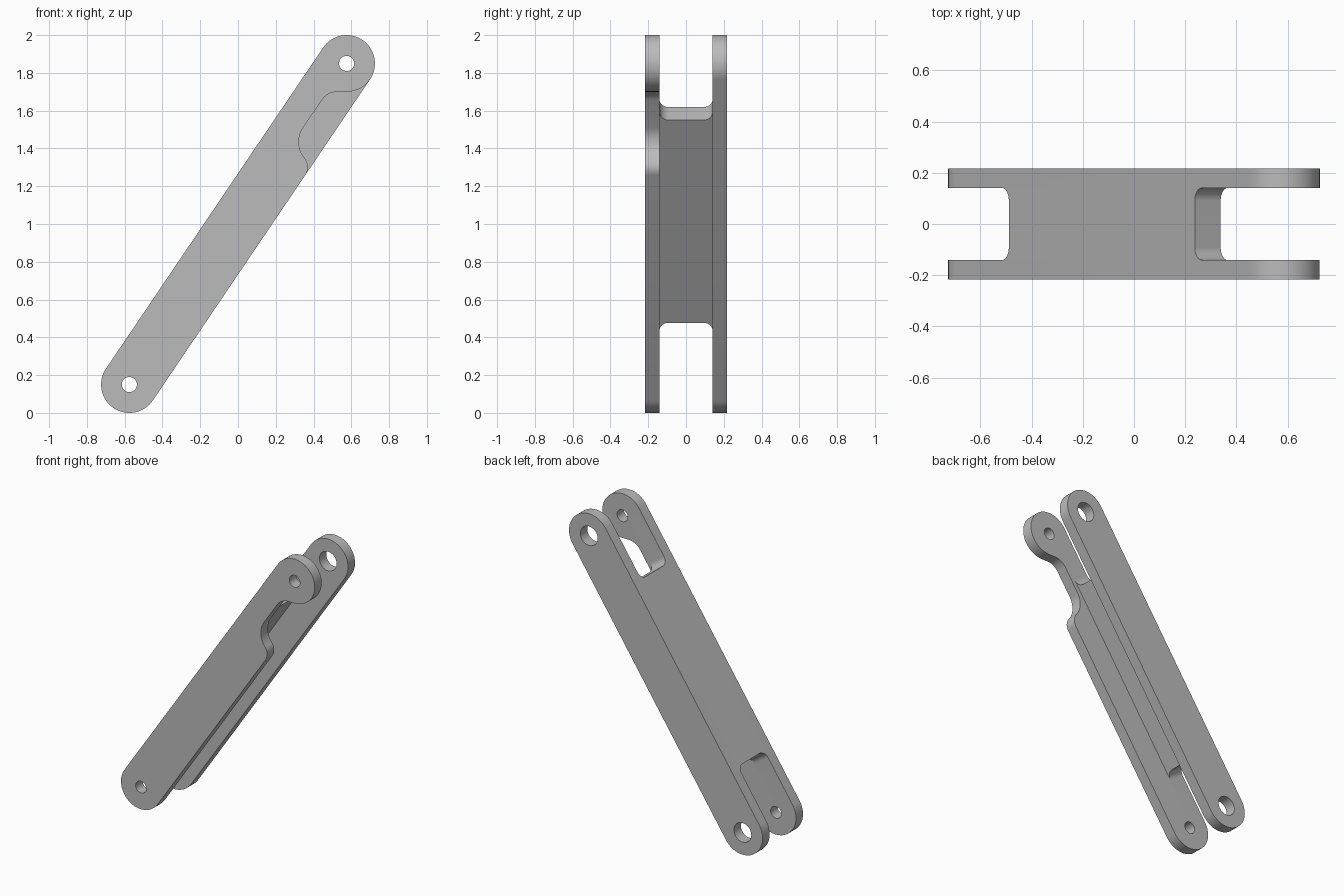
import bpy, bmesh
from math import pi, tan, cos, sin
from mathutils import Matrix, Vector

cube = bpy.data.objects.get("Cube")
if cube:
    bpy.data.objects.remove(cube)

# Pin centres set the link's axis
low, high = Vector((-0.575, 0, 0.15)), Vector((0.575, 0, 1.85))
along = (high - low).normalized()
side = Vector((0, 1, 0))
normal = along.cross(side)
L = (high - low).length
R = 0.15
INNER, OUTER = 0.141, 0.216

metal = bpy.data.materials.new("plain grey")
metal.use_nodes = True
grey = (0.5, 0.5, 0.5, 1)
metal.diffuse_color = grey
metal.node_tree.nodes["Principled BSDF"].inputs["Base Color"].default_value = grey


def rounded(corners):
    """Closed outline whose corners (x, y, radius) are replaced by arcs."""
    out = []
    for i, (x, y, r) in enumerate(corners):
        p = Vector((x, y))
        if r == 0:
            out.append(p)
            continue
        a = (Vector(corners[i - 1][:2]) - p).normalized()
        b = (Vector(corners[(i + 1) % len(corners)][:2]) - p).normalized()
        half = a.angle(b) / 2
        centre = p + (a + b).normalized() * r / sin(half)
        start = p + a * r / tan(half) - centre
        turn = pi - 2 * half
        sign = 1 if a.x * b.y - a.y * b.x < 0 else -1
        steps = max(6, round(turn * 10))
        for k in range(steps + 1):
            ang = sign * turn * k / steps
            out.append(centre + Matrix.Rotation(ang, 2) @ start)
    return out


def circle(x, y, r, n=32):
    return [Vector((x + r * cos(2 * pi * k / n), y + r * sin(2 * pi * k / n))) for k in range(n)]


def slab(name, outlines, thickness, origin, ax, ay):
    """Filled outlines extruded evenly about origin, in the plane of ax and ay."""
    curve = bpy.data.curves.new(name, "CURVE")
    curve.dimensions, curve.fill_mode = "2D", "BOTH"
    curve.extrude = thickness / 2
    for pts in outlines:
        sp = curve.splines.new("POLY")
        sp.points.add(len(pts) - 1)
        for q, p in zip(sp.points, pts):
            q.co = (p.x, p.y, 0, 1)
        sp.use_cyclic_u = True
    tmp = bpy.data.objects.new(name + "_outline", curve)
    bpy.context.collection.objects.link(tmp)
    bpy.context.view_layer.update()
    mesh = bpy.data.meshes.new_from_object(tmp.evaluated_get(bpy.context.evaluated_depsgraph_get()))
    bpy.data.objects.remove(tmp)
    rot = Matrix((ax, ay, ax.cross(ay))).transposed().to_4x4()
    bm = bmesh.new()
    bm.from_mesh(mesh)
    bmesh.ops.remove_doubles(bm, verts=bm.verts, dist=0.0002)
    bm.transform(Matrix.Translation(origin) @ rot)
    bmesh.ops.recalc_face_normals(bm, faces=bm.faces)
    bm.to_mesh(mesh)
    bm.free()
    mesh.materials.clear()
    mesh.materials.append(metal)
    obj = bpy.data.objects.new(name, mesh)
    bpy.context.collection.objects.link(obj)
    return obj


def plate(name, corners, hole, y):
    holes = [circle(t, 0, hole) for t in (0, L)]
    return slab(name, [rounded(corners)] + holes, OUTER - INNER,
                low + side * y, along, normal)


# Back plate: plain round-ended bar with large pin holes
mid = (INNER + OUTER) / 2
foot = [(-R, R, R), (-R, -R, R)]
body = plate("link_body", foot + [(L + R, -R, R), (L + R, R, R)], 0.065, mid)

# Front plate: relieved to its axis below the upper eye, small pin holes
neck = L - R / along.z
reach = (L + R - neck) / along.x
notch = [(L - 0.558, -R, 0.075), (L - 0.507, 0, 0.135), (neck, 0, 0.1),
         (L + R, reach * normal.x, R), (L + R, R, R)]
front = plate("front_plate", foot + notch, 0.04, -mid)

# Web: joins the upper edges, with filleted ends
t0, t1, r, wide = 0.376, L - 0.381, 0.05, 0.17
half_web = [(t0 - r, wide, 0), (t0 - r, INNER, 0), (t0, INNER, r),
            (t0, -INNER, r), (t0 - r, -INNER, 0), (t0 - r, -wide, 0)]
far_web = [(t0 + t1 - x, -y, q) for x, y, q in half_web]
web_depth = 0.122
web = slab("web", [rounded(half_web + far_web)], web_depth,
           low + normal * (R - web_depth / 2), along, side)

# Fuse into one body
bpy.context.view_layer.objects.active = body
for part in (web, front):
    mod = body.modifiers.new("join", "BOOLEAN")
    mod.operation, mod.solver, mod.object = "UNION", "EXACT", part
    bpy.ops.object.modifier_apply(modifier=mod.name)
    bpy.data.objects.remove(part)

for o in bpy.context.selected_objects:
    o.select_set(False)
body.select_set(True)
bpy.ops.object.shade_smooth_by_angle(angle=pi / 6)
